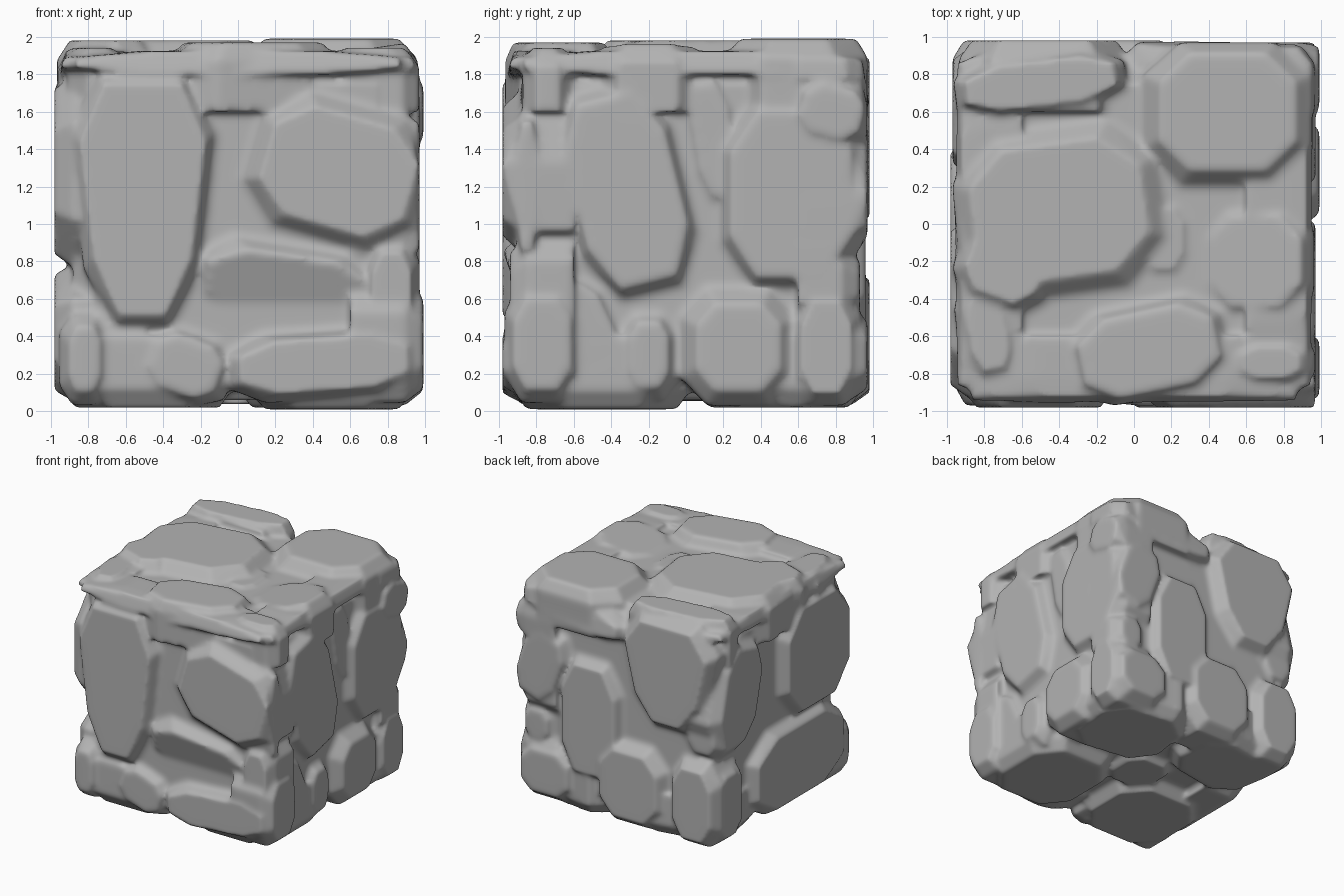
import bpy, bmesh, math
from mathutils import Vector, Matrix
from itertools import product

cube = bpy.data.objects.get("Cube")
if cube:
    bpy.data.objects.remove(cube, do_unlink=True)

grey = (0.45, 0.45, 0.45, 1)
stone_grey = bpy.data.materials.new("stone grey")
stone_grey.use_nodes = True
stone_grey.diffuse_color = grey
stone_grey.node_tree.nodes["Principled BSDF"].inputs["Base Color"].default_value = grey

# Each side maps (across, up, depth below the surface) to a position
sides = {
    "front": lambda across, up, depth: (across, depth - 1, up),
    "back": lambda across, up, depth: (across, 1 - depth, up),
    "right": lambda across, up, depth: (1 - depth, across, up),
    "left": lambda across, up, depth: (depth - 1, across, up),
    "top": lambda across, up, depth: (across, up, 2 - depth),
    "bottom": lambda across, up, depth: (across, up, depth),
}
bm = bmesh.new()


def hull(points):
    """Wrap a convex skin around the points."""
    verts = [bm.verts.new(point) for point in points]
    result = bmesh.ops.convex_hull(bm, input=verts)
    spare = {item for item in result["geom_interior"] + result["geom_unused"]
             if isinstance(item, bmesh.types.BMVert)}
    bmesh.ops.delete(bm, geom=list(spare), context="VERTS")


def stone(side, at, size, turn=0, taper=0, depth=0.02, tilt=(0, 0), grow=0.08):
    """Chamfered eight-sided stone sunk into one side of the block."""
    place = sides[side]
    middle = 0 if side in ("top", "bottom") else 1
    spin = Matrix.Rotation(math.radians(turn), 2)
    points = []
    for right, up in product((-1, 1), repeat=2):
        for across, along in ((1, 0.5), (0.55, 1)):
            along *= up
            across *= right * (1 + taper * along)
            offset = spin @ Vector((across * size[0], along * size[1]))
            level = max(0.005, depth + offset.dot(Vector(tilt)))
            inner = Vector(at) + offset
            points.append(place(*inner, level))
            outer = inner + offset.normalized() * grow
            limit = 0.97
            u = max(-limit, min(limit, outer.x))
            v = middle + max(-limit, min(limit, outer.y - middle))
            points.append(place(u, v, level + 0.1))
            points.append(place(u, v, 0.4))
    hull(points)


# Inner block that shows in the grooves
core = []
for signs in product((-1, 1), repeat=3):
    for axis in range(3):
        corner = [sign * 0.74 for sign in signs]
        corner[axis] = signs[axis] * 0.88
        core.append(Vector(corner) + Vector((0, 0, 1)))
hull(core)

# Worn rim under the top edge
for side in ("front", "right", "left"):
    stone(side, at=(0, 1.86), size=(0.86, 0.06), depth=0.06, tilt=(0, 0.3), grow=0.04)

# Front: tall slab, broad slab, leaning ledge, base slab and knobs
stone("front", at=(-0.51, 1.13), size=(0.3, 0.62), taper=0.25)
stone("front", at=(0.54, 1.28), size=(0.4, 0.3), turn=-16, grow=0.1)
stone("front", at=(0.26, 0.66), size=(0.42, 0.17), turn=-8, depth=0.09, tilt=(0, -0.35), grow=0.12)
stone("front", at=(0.46, 0.25), size=(0.45, 0.14), turn=4, grow=0.09)
stone("front", at=(0.82, 0.65), size=(0.1, 0.2), depth=0.06)
stone("front", at=(-0.82, 0.28), size=(0.08, 0.17), depth=0.03)
stone("front", at=(-0.28, 0.24), size=(0.18, 0.14), turn=-20, depth=0.05)
stone("front", at=(-0.64, 0.46), size=(0.14, 0.09), depth=0.1, tilt=(0, 0.2))

# Right: two big slabs, base stones, corner strip and upper knob
stone("right", at=(-0.32, 1.18), size=(0.27, 0.5), turn=14, depth=0.03)
stone("right", at=(0.56, 1.16), size=(0.32, 0.44), depth=0.03)
stone("right", at=(0.28, 0.34), size=(0.22, 0.23), depth=0.01, grow=0.1)
stone("right", at=(0.75, 0.34), size=(0.13, 0.24))
stone("right", at=(-0.77, 0.36), size=(0.15, 0.24), depth=0.01)
stone("right", at=(-0.56, 0.46), size=(0.14, 0.2), turn=25, depth=0.07)
stone("right", at=(-0.2, 0.3), size=(0.1, 0.17), depth=0.05)
stone("right", at=(-0.85, 1.2), size=(0.05, 0.34), depth=0.03, grow=0.06)
stone("right", at=(0.78, 1.6), size=(0.16, 0.13), turn=-15, depth=0.01, grow=0.06)
stone("right", at=(0.15, 1.45), size=(0.1, 0.3), turn=10, depth=0.09)

# Back: shield slab, sloping band, middle slab and base stones
stone("back", at=(-0.48, 1.46), size=(0.34, 0.42), taper=0.3)
stone("back", at=(0.45, 1.76), size=(0.44, 0.1), turn=8, depth=0.04, tilt=(0, 0.15))
stone("back", at=(0.75, 1.22), size=(0.18, 0.28), turn=20, depth=0.03)
stone("back", at=(0.28, 0.86), size=(0.25, 0.46), depth=0.04)
stone("back", at=(-0.12, 0.4), size=(0.27, 0.29))
stone("back", at=(-0.73, 0.4), size=(0.18, 0.3))
stone("back", at=(0.7, 0.3), size=(0.22, 0.18), depth=0.03)
stone("back", at=(0.8, 0.68), size=(0.1, 0.12), depth=0.07)
stone("back", at=(-0.78, 1), size=(0.12, 0.16), depth=0.09)

# Left: leaning slab, broad slab and base stones
stone("left", at=(0.6, 1.28), size=(0.24, 0.38), turn=14, depth=0.03)
stone("left", at=(-0.45, 1.28), size=(0.41, 0.44))
stone("left", at=(-0.2, 0.42), size=(0.58, 0.31))
stone("left", at=(0.75, 0.38), size=(0.13, 0.26), depth=0.03)

# Top: paving slabs and lower corner stones
stone("top", at=(-0.4, 0.07), size=(0.46, 0.36), turn=8, grow=0.12)
stone("top", at=(-0.68, -0.2), size=(0.2, 0.2), turn=-20)
stone("top", at=(-0.5, 0.75), size=(0.4, 0.12), turn=7, grow=0.06)
stone("top", at=(0.5, 0.6), size=(0.36, 0.31), depth=0.01, grow=0.1)
stone("top", at=(0.65, -0.2), size=(0.24, 0.24), depth=0.07, tilt=(-0.15, 0))
stone("top", at=(0.08, -0.68), size=(0.36, 0.21), turn=12, depth=0.03)
stone("top", at=(-0.78, -0.58), size=(0.1, 0.2), turn=10, depth=0.06)
stone("top", at=(0.73, -0.74), size=(0.16, 0.08), depth=0.06)
stone("top", at=(0.16, -0.08), size=(0.1, 0.16), depth=0.1)

# Underside slabs
stone("bottom", at=(0.47, 0.5), size=(0.38, 0.35), turn=-8)
stone("bottom", at=(-0.48, 0.55), size=(0.36, 0.3), turn=10, depth=0.03)
stone("bottom", at=(0.5, -0.45), size=(0.36, 0.4), depth=0.01)
stone("bottom", at=(-0.48, -0.48), size=(0.38, 0.38))
stone("bottom", at=(-0.05, 0), size=(0.2, 0.2), depth=0.06)

mesh = bpy.data.meshes.new("rock_block")
bm.to_mesh(mesh)
bm.free()
mesh.materials.append(stone_grey)
rock = bpy.data.objects.new("rock_block", mesh)
bpy.context.collection.objects.link(rock)

# Fuse the stones into one softened block
fuse = rock.modifiers.new("fuse", "REMESH")
fuse.mode = "VOXEL"
fuse.voxel_size = 0.02
fuse.use_smooth_shade = True
soften = rock.modifiers.new("soften", "SMOOTH")
soften.factor = 0.5
soften.iterations = 6
